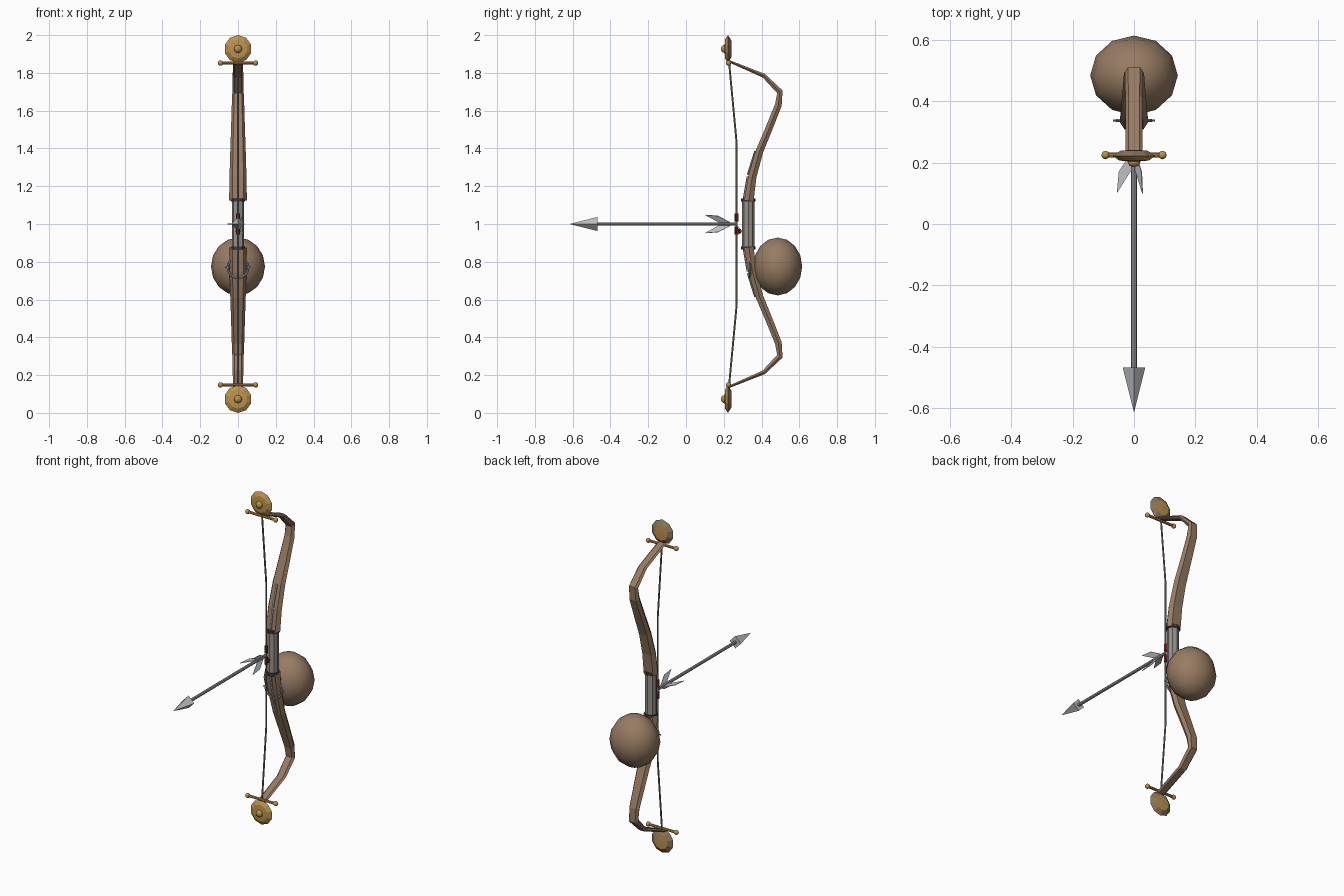
import bpy, bmesh, math
from mathutils import Vector, Matrix

if "Cube" in bpy.data.objects:
    bpy.data.objects.remove(bpy.data.objects["Cube"])

def material(name, rgb):
    m = bpy.data.materials.new(name)
    m.diffuse_color = (*rgb, 1)
    m.use_nodes = True
    m.node_tree.nodes["Principled BSDF"].inputs["Base Color"].default_value = m.diffuse_color
    return m

WOOD = material("brown wood", (0.31, 0.20, 0.125))
GOLD = material("gold", (0.50, 0.29, 0.075))
RIM = material("dull bronze", (0.26, 0.18, 0.10))
GRIP = material("grip grey", (0.31, 0.28, 0.25))
STEEL = material("steel", (0.36, 0.36, 0.37))
PALE = material("pale steel", (0.52, 0.53, 0.54))
DARK = material("dark binding", (0.06, 0.045, 0.035))
CORD = material("cord", (0.25, 0.22, 0.18))
RED = material("dark red", (0.20, 0.025, 0.03))

def finish(name, bm, mats, smooth=False):
    bmesh.ops.recalc_face_normals(bm, faces=bm.faces)
    me = bpy.data.meshes.new(name)
    bm.to_mesh(me)
    bm.free()
    for m in mats:
        me.materials.append(m)
    for p in me.polygons:
        p.use_smooth = smooth
    ob = bpy.data.objects.new(name, me)
    bpy.context.collection.objects.link(ob)
    return ob

def loft(name, rings, mat):
    """Skin a list of point rings and cap both ends."""
    bm = bmesh.new()
    vs = [[bm.verts.new(p) for p in r] for r in rings]
    n = len(vs[0])
    for a, b in zip(vs, vs[1:]):
        for i in range(n):
            j = (i + 1) % n
            bm.faces.new((a[i], a[j], b[j], b[i]))
    bm.faces.new(vs[0])
    bm.faces.new(vs[-1])
    return finish(name, bm, [mat])

def rod(name, a, b, r, mat, sides=8, r2=None, smooth=False):
    a, b = Vector(a), Vector(b)
    d = b - a
    bm = bmesh.new()
    bmesh.ops.create_cone(bm, cap_ends=True, segments=sides, radius1=r,
                          radius2=r if r2 is None else r2, depth=d.length,
                          matrix=Matrix.Translation((a + b) / 2) @ d.to_track_quat('Z', 'Y').to_matrix().to_4x4())
    return finish(name, bm, [mat], smooth)

def ball(name, c, size, mat, u=8, v=6, smooth=True):
    bm = bmesh.new()
    bmesh.ops.create_uvsphere(bm, u_segments=u, v_segments=v, radius=1,
                              matrix=Matrix.Translation(c) @ Matrix.Diagonal((*size, 1)))
    return finish(name, bm, [mat], smooth)

# limb path: z, y, half width, half thickness
LIMB = [(1.125, .333, .047, .025), (1.25, .351, .045, .022), (1.385, .389, .041, .02),
        (1.50, .437, .037, .019), (1.63, .489, .033, .018), (1.70, .497, .03, .016),
        (1.785, .412, .028, .011), (1.862, .228, .027, .006)]

for s, side in ((1, "upper"), (-1, "lower")):
    Z = lambda z: 1 + s * (z - 1)

    # curved wooden limb with a six-sided section
    rings = []
    for i, (z, y, w, t) in enumerate(LIMB):
        p, q = LIMB[max(i - 1, 0)], LIMB[min(i + 1, len(LIMB) - 1)]
        n = Vector((q[0] - p[0], p[1] - q[1])).normalized()   # (y, z) normal
        rings.append([(x * w, y + n.x * k * t, Z(z + n.y * k * t)) for x, k in
                      ((-1, 0), (-.65, 1), (.65, 1), (1, 0), (.65, -1), (-.65, -1))])
    loft(side + "_limb", rings, WOOD)

    # steel strip along the front of the limb
    for a, b in zip(LIMB[:2], LIMB[1:3]):
        rod(side + "_limb_strip", (0, a[1] - a[3], Z(a[0] + .01)),
            (0, b[1] - b[3] - .001, Z(b[0])), .007, STEEL, 6)

    # binding rings at the grip end
    rod(side + "_binding", (0, .33, Z(1.118)), (0, .33, Z(1.136)), .038, DARK, 10)

    # faceted disc ornament with a knob
    bm = bmesh.new()
    prof = [bm.verts.new((0, y, r)) for r, y in
            ((0, .203), (.05, .207), (.073, .222), (.045, .24), (0, .242))]
    edges = [bm.edges.new(e) for e in zip(prof, prof[1:])]
    bmesh.ops.spin(bm, geom=prof + edges, axis=(0, 1, 0), cent=(0, 0, 0),
                   angle=math.tau, steps=10)
    bmesh.ops.remove_doubles(bm, verts=bm.verts, dist=1e-4)
    for f in bm.faces:
        c = f.calc_center_median()
        f.material_index = int(c.y > .225 and math.hypot(c.x, c.z) > .045)
    bmesh.ops.translate(bm, verts=bm.verts, vec=(0, 0, Z(1.927)))
    finish(side + "_disc", bm, [GOLD, RIM])
    ball(side + "_disc_knob", (0, .202, Z(1.927)), (.021, .017, .021), GOLD)

    # crossbar with ball ends
    rod(side + "_crossbar", (-.09, .225, Z(1.852)), (.09, .225, Z(1.852)), .008, GOLD)
    for x in (-.093, .093):
        ball(side + "_crossbar_end", (x, .225, Z(1.852)), (.014,) * 3, GOLD)

    # bowstring
    rod(side + "_string_tip", (0, .228, Z(1.855)), (0, .268, Z(1.43)), .005, CORD, 6)
    rod(side + "_string_middle", (0, .268, Z(1.43)), (0, .268, 1), .005, CORD, 6)
    rod(side + "_string_wrap", (0, .268, Z(1.012)), (0, .268, Z(1.055)), .010, RED)

ball("string_knot", (0, .284, .962), (.012, .01, .014), RED, smooth=False)

# grip
rod("grip", (0, .33, .875), (0, .33, 1.125), .033, GRIP, 8)

# round body behind the lower limb
ball("round_body", (0, .485, .775), (.143, .13, .153), WOOD, 12, 8)

# steel claw ring around the lower limb with side pins
N = 16
for i in range(N):
    a, b = math.tau * i / N, math.tau * (i + 1) / N
    p, q = [(.055 * math.cos(t), .338, .77 + .055 * math.sin(t)) for t in (a, b)]
    rod("claw_ring_segment", p, q, .006, STEEL, 6)
for x in (-1, 1):
    rod("side_pin", (x * .04, .338, .77), (x * .068, .338, .77), .004, STEEL, 6)

# arrow shaft and head
rod("arrow_shaft", (0, -.48, 1), (0, .265, 1), .009, STEEL, 8)
loft("arrow_head", [[(r * x, y, 1 + r * z) for x, z in ((1, 0), (0, 1), (-1, 0), (0, -1))]
                    for r, y in ((.037, -.468), (.0005, -.614))], PALE)

# three swept fletchings
for ang in (60, 180, 300):
    d = Vector((math.cos(math.radians(ang)), 0, math.sin(math.radians(ang))))
    n = Vector((-d.z, 0, d.x)) * .0015
    outline = [Vector((0, y, 1)) + d * r for r, y in
               ((.056, .10), (.05, .17), (.006, .24), (.006, .18))]
    loft("fletching", [[p + n * k for p in outline] for k in (-1, 1)], PALE)
